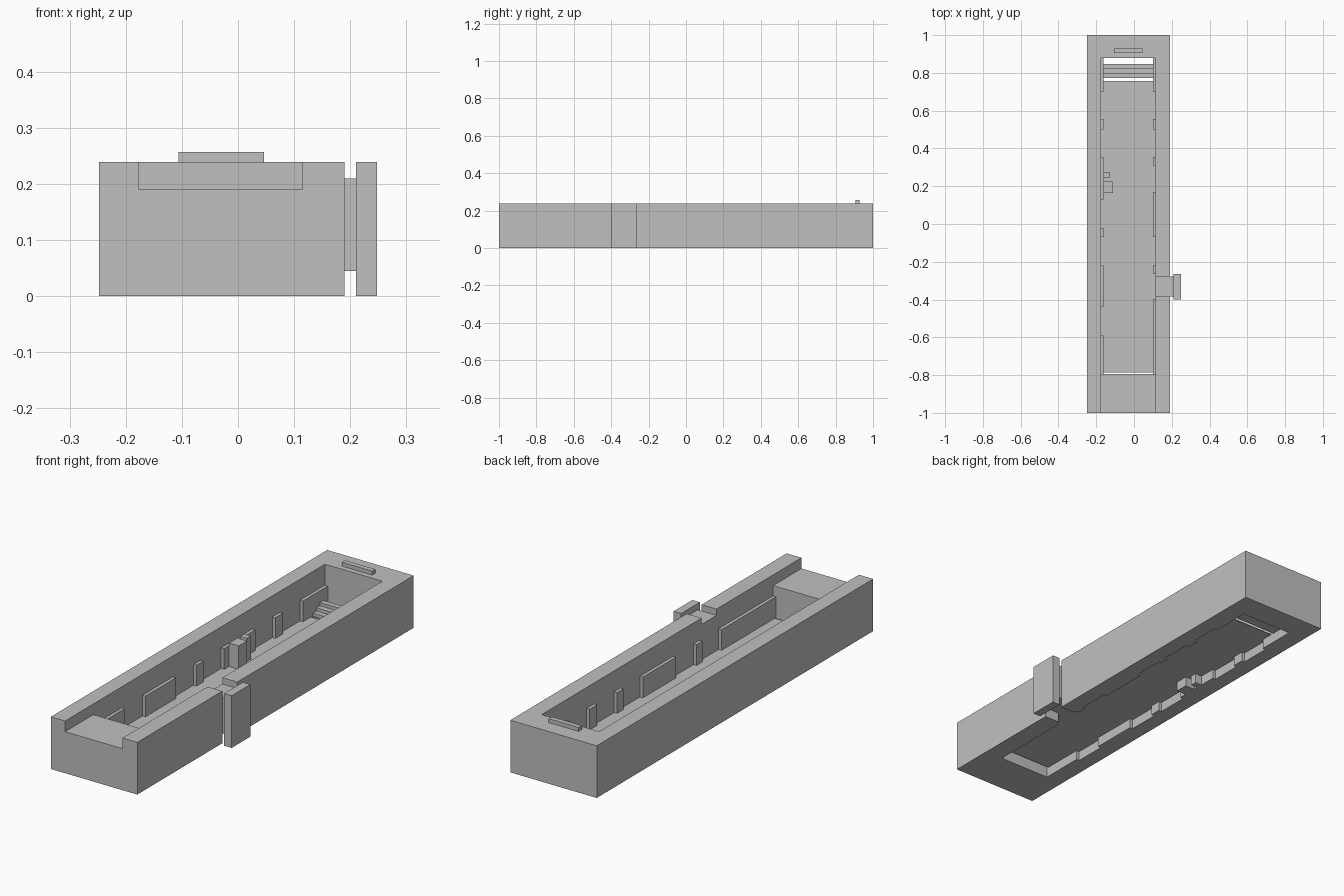
import bpy

if "Cube" in bpy.data.objects:
    bpy.data.objects.remove(bpy.data.objects["Cube"])

stone = bpy.data.materials.new("light_grey")
stone.diffuse_color = (0.53, 0.53, 0.53, 1)
stone.use_nodes = True
stone.node_tree.nodes["Principled BSDF"].inputs["Base Color"].default_value = stone.diffuse_color


def box(name, x0, x1, y0, y1, z0, z1):
    """Axis-aligned box given by its limits."""
    bpy.ops.mesh.primitive_cube_add(size=1)
    ob = bpy.context.object
    ob.name = name
    for v in ob.data.vertices:
        v.co = (x1 if v.co.x > 0 else x0,
                y1 if v.co.y > 0 else y0,
                z1 if v.co.z > 0 else z0)
    ob.data.materials.append(stone)
    return ob


def cut(target, *limits):
    """Subtract a box from the target."""
    cutter = box("cutter", *limits)
    cutter.hide_render = True
    mod = target.modifiers.new("cut", 'BOOLEAN')
    mod.operation = 'DIFFERENCE'
    mod.solver = 'EXACT'
    mod.object = cutter
    bpy.context.view_layer.objects.active = target
    bpy.ops.object.modifier_apply(modifier=mod.name)
    bpy.data.objects.remove(cutter, do_unlink=True)


LEFT, RIGHT, PAD = -0.176, 0.115, 0.015
FLOOR, PAD_TOP = 0.048, 0.143

# Outer walls with open cavity, lowered front sill and side doorway
walls = box("walls", -0.248, 0.19, -1, 1, 0, 0.239)
cut(walls, LEFT, RIGHT, -0.795, 0.88, -0.1, 0.4)
cut(walls, LEFT, RIGHT, -1.1, -0.7, 0.19, 0.4)
cut(walls, 0.05, 0.3, -0.385, -0.277, -0.1, 0.4)

# Thin floor panel
box("floor", LEFT, RIGHT, -0.785, 0.757, 0.045, FLOOR)

# Raised pads along both long walls
left_pads = [(-0.795, -0.59), (-0.44, -0.22), (-0.07, -0.02),
             (0.13, 0.355), (0.50, 0.555), (0.70, 0.88)]
right_pads = [(-0.795, -0.40), (-0.262, -0.22), (-0.07, 0.17),
              (0.31, 0.355), (0.50, 0.555), (0.70, 0.88)]
for y0, y1 in left_pads:
    box("left_wall_pad", LEFT, LEFT + PAD, y0, y1, 0, PAD_TOP)
for y0, y1 in right_pads:
    box("right_wall_pad", RIGHT - PAD, RIGHT, y0, y1, 0, PAD_TOP)

# Pair of posts standing against the left wall
box("wide_post", LEFT + PAD, -0.112, 0.165, 0.225, 0, 0.155)
box("narrow_post", LEFT + PAD, -0.127, 0.245, 0.275, 0, 0.155)

# Steps at the back, rising towards the end wall
for i in range(3):
    box("step", LEFT + PAD, RIGHT - PAD,
        0.772 + i * 0.025, 0.772 + (i + 1) * 0.025, 0.045, 0.06 + i * 0.015)

# Doorway filler and outer slab
box("doorway_block", RIGHT, 0.21, -0.385, -0.277, 0.045, 0.21)
box("outer_slab", 0.21, 0.248, -0.40, -0.265, 0, 0.239)

# Small bar on the back rim
box("rim_bar", -0.106, 0.046, 0.905, 0.928, 0.239, 0.257)
